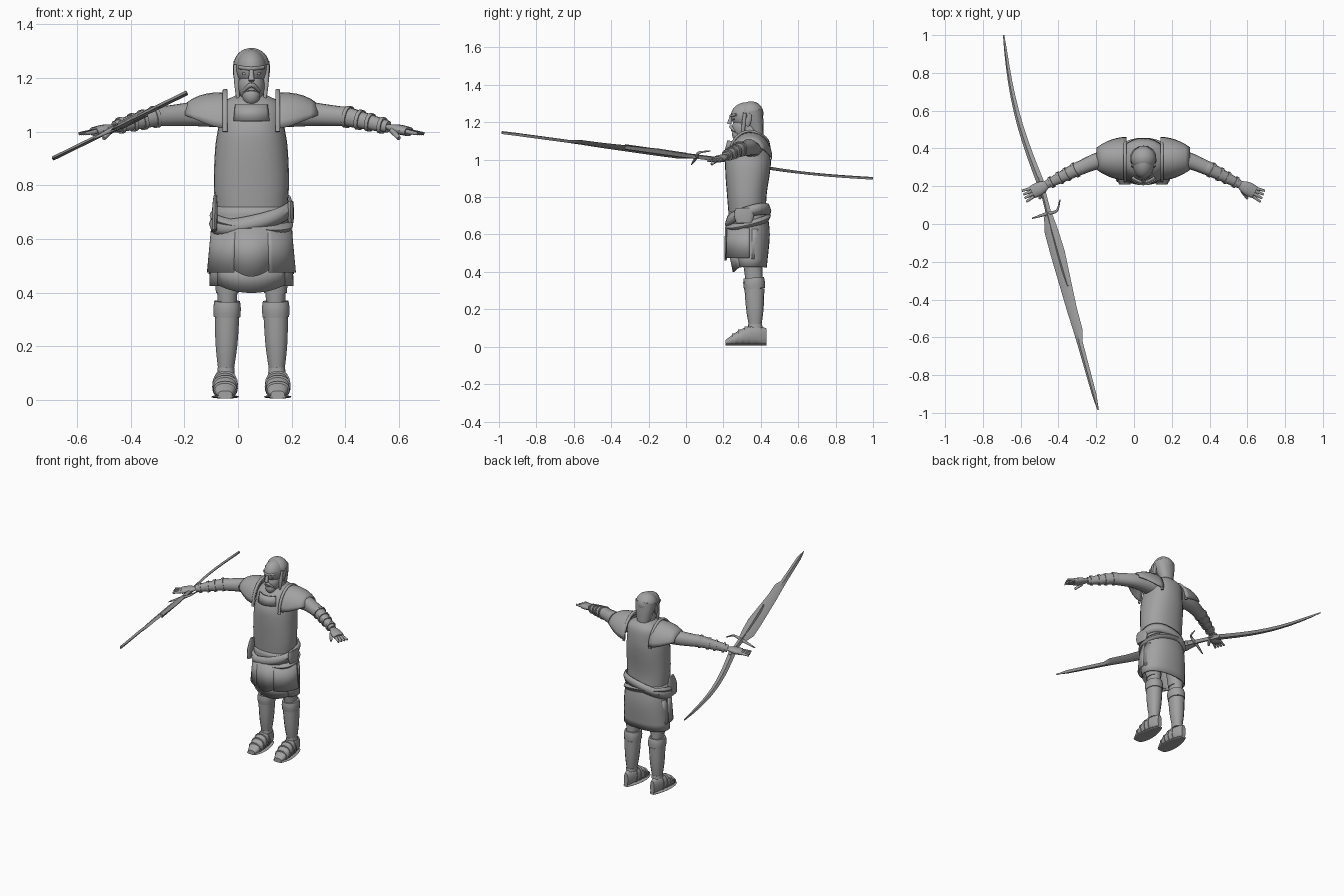
import bpy, bmesh
from math import sin, cos, pi, radians
from mathutils import Vector, Matrix

if "Cube" in bpy.data.objects:
    bpy.data.objects.remove(bpy.data.objects["Cube"])

grey = bpy.data.materials.new("plain grey")
grey.use_nodes = True
grey.diffuse_color = (.36, .36, .36, 1)
grey.node_tree.nodes["Principled BSDF"].inputs["Base Color"].default_value = grey.diffuse_color
MID = .05  # body centre line in x
X, Y, Z = Matrix.Identity(3)


def finish(name, bm, thickness=0):
    bmesh.ops.recalc_face_normals(bm, faces=bm.faces)
    mesh = bpy.data.meshes.new(name)
    bm.to_mesh(mesh)
    bm.free()
    mesh.materials.append(grey)
    part = bpy.data.objects.new(name, mesh)
    bpy.context.collection.objects.link(part)
    bpy.ops.object.select_all(action='DESELECT')
    part.select_set(True)
    bpy.context.view_layer.objects.active = part
    bpy.ops.object.shade_smooth_by_angle(angle=radians(40))
    if thickness:
        solidify = part.modifiers.new("thickness", 'SOLIDIFY')
        solidify.thickness, solidify.offset = thickness, 0


def skin(name, rows, closed=True, thickness=0):
    """Bridge rows of points; solid forms are capped, shells get thickness."""
    bm = bmesh.new()
    loops = [[bm.verts.new(point) for point in row] for row in rows]
    count = len(loops[0])
    for lower, upper in zip(loops, loops[1:]):
        for i in range(count if closed else count - 1):
            j = (i + 1) % count
            bm.faces.new((lower[i], lower[j], upper[j], upper[i]))
    if not thickness:
        bm.faces.new(loops[0])
        bm.faces.new(loops[-1])
    finish(name, bm, thickness)


def ring(centre, across, upward, count=20):
    """Slightly squared ellipse."""
    def soften(value):
        return abs(value) ** .88 * (1 if value > 0 else -1)
    angles = [2 * pi * i / count for i in range(count)]
    return [centre + across * soften(cos(a)) + upward * soften(sin(a)) for a in angles]


def smooth(keys, steps=4):
    """Curve through a few keys of any dimension."""
    keys = [Vector(key) for key in keys]
    keys = [keys[0] * 2 - keys[1], *keys, keys[-1] * 2 - keys[-2]]
    result = []
    for a, b, c, d in zip(keys, keys[1:], keys[2:], keys[3:]):
        for i in range(steps):
            t = i / steps
            result.append(b + (c - a) * t / 2 + (a - b * 2.5 + c * 2 - d / 2) * t * t
                          + (b * 3 - a - c * 3 + d) * t ** 3 / 2)
    return result + [keys[-2]]


def stack(name, keys, x=MID, thickness=0):
    """Upright form from keys of (z, centre y, half width, half depth)."""
    rows = [ring(Vector((x, y, z)), X * wide, Y * deep, 28) for z, y, wide, deep in smooth(keys)]
    skin(name, rows, True, thickness)


def tube(name, path, start, end, bulge=0, flat=1, up=None):
    """Limb along a path, swelling in the middle; flat scales it along up."""
    points = smooth(path)
    heading = points[-1] - points[0]
    up = up or (X if abs(heading.z) > heading.length * .7 else Z)
    rows = []
    for i, point in enumerate(points):
        t = i / (len(points) - 1)
        size = start + (end - start) * t + bulge * sin(pi * t)
        along = points[min(i + 1, len(points) - 1)] - points[max(i - 1, 0)]
        side = along.cross(up).normalized()
        rows.append(ring(point, side * size, side.cross(along).normalized() * size * flat, 14))
    skin(name, rows)


def egg(name, centre, size):
    bm = bmesh.new()
    shape = Matrix.Translation(centre) @ Matrix.Diagonal((*size, 1))
    bmesh.ops.create_uvsphere(bm, u_segments=24, v_segments=16, radius=1, matrix=shape)
    finish(name, bm)


def plate(name, first, last, top, bottom, point=0, steps=12):
    """Curved plate around the body between two (z, half width, half depth) levels."""
    rows = []
    for level, (z, wide, deep) in enumerate((top, bottom)):
        row = []
        for i in range(steps + 1):
            a = radians(first + (last - first) * i / steps)
            drop = level * point * sin(pi * i / steps)
            row.append(Vector((MID + wide * sin(a), .335 - deep * cos(a), z - drop)))
        rows.append(row)
    skin(name, rows, False, .01)


def belt(name, height, tilt_x, tilt_y, half, grow):
    """Band whose height varies from side to side and front to back."""
    centre = Vector((MID, .332, height))
    rows = []
    for edge, swell in ((-half, 0), (0, .01), (half, 0)):
        loop = ring(centre, X * (.14 + grow + swell), Y * (.106 + grow + swell), 32)
        rows.append([p + Z * (edge + (p - centre).dot(X * tilt_x + Y * tilt_y)) for p in loop])
    skin(name, rows, True, .008)


# Torso armour
stack("breastplate", [(.68, .33, .13, .1), (.8, .325, .14, .105), (.94, .33, .135, .12),
                      (1.02, .335, .123, .12), (1.1, .35, .115, .095), (1.14, .355, .05, .055)])
plate("collar_plate", -40, 40, (1.1, .09, .11), (1.04, .1, .125))

# Head, face and hair
tube("neck", [(MID, .35, 1.1), (MID, .335, 1.2)], .055, .045)
egg("skull", (MID, .325, 1.235), (.058, .085, .072))
egg("jaw", (MID, .308, 1.17), (.05, .062, .062))
egg("beard", (MID, .278, 1.135), (.033, .032, .037))
egg("hair_cap", (MID, .348, 1.247), (.067, .066, .065))
tube("back_hair", [(MID, .355, 1.26), (MID, .368, 1.2), (MID, .385, 1.12)], .055, .03, .004, 1.25)
tube("nose", [(MID, .243, 1.235), (MID, .23, 1.19)], .007, .012)
tube("brow", [(MID - .045, .27, 1.24), (MID, .24, 1.235), (MID + .045, .27, 1.24)], .007, .007)
tube("moustache", [(MID - .03, .262, 1.15), (MID, .24, 1.175), (MID + .03, .262, 1.15)], .004, .004, .005)
egg("lower_lip", (MID, .248, 1.157), (.014, .008, .006))

for side, sign in (("right", -1), ("left", 1)):
    def at(out, y, z):
        return Vector((MID + sign * out, y, z))

    def along(start, end, *fractions):
        return [start.lerp(end, f) for f in fractions]

    tube(side + "_ear", [at(.056, .325, 1.18), at(.068, .345, 1.25)], .012, .003, .008, .4)
    tube(side + "_hair_lock", [at(.058, .315, 1.25), at(.05, .3, 1.11)], .009, .004, .004)
    egg(side + "_eye", at(.024, .256, 1.217), (.011, .006, .005))

    # Shoulder strap and pauldron
    turns = [pi * i / 8 for i in range(9)]
    tube(side + "_shoulder_strap", [at(.098, .34 - .113 * cos(a), 1 + .153 * sin(a)) for a in turns],
         .007, .007, 0, 1.3, X)
    rows = []
    for t in [i / 6 for i in range(7)]:
        half, top, fall = .11 - .055 * t * t, 1.142 - .042 * t ** 3, .13 - .09 * t * t
        arc = [pi * i / 14 for i in range(15)]
        rows.append([at(.09 + .155 * t, .346 - half * cos(a), top - fall * (1 - sin(a))) for a in arc])
    skin(side + "_pauldron", rows, False, .01)

    # Arm with banded bracer
    shoulder, elbow = at(.1, .35, 1.075), at(.36, .286, 1.055)
    wrist, knuckles = at(.51, .21, 1.018), at(.587, .168, 1)
    tube(side + "_upper_arm", [shoulder, at(.23, .338, 1.065), elbow], .062, .036, -.004)
    tube(side + "_forearm", [at(.33, .3, 1.058), elbow, wrist], .034, .022, .008)
    for band, f in enumerate((0, .3, .55, .85)):
        tube(f"{side}_bracer_band_{band}", along(elbow, wrist, f - .04, f + .04), .042 - .012 * f, .041 - .012 * f)

    # Hand: palm, fanned fingers and thumb
    tube(side + "_palm", along(wrist, knuckles, 0, .5, 1), .02, .034, .008, .5)
    for finger in range(4):
        fan = radians(7 * finger - 36)
        base = knuckles + Vector((sign * .005, .014, 0)) * (finger - 1.5)
        reach = Vector((sign * cos(fan), sin(fan), -.15))
        tube(f"{side}_finger_{finger}", [base, base + reach * .05], .009, .006)
    tube(side + "_thumb", [at(.525, .175, 1.005), at(.55, .135, .975)], .012, .007)

    # Leg, greave and cuffs
    ankle, calf, knee = at(.095, .37, .1), at(.091, .366, .31), at(.09, .36, .4)
    tube(side + "_shin", [ankle, calf, knee], .032, .048, .002, .8)
    tube(side + "_thigh", [knee, at(.09, .345, .62)], .048, .065, 0, .9)
    tube(side + "_greave", along(ankle, calf, .1, .5, 1), .035, .053, .003, .88)
    tube(side + "_knee_cuff", along(calf, knee, 0, .35, .65), .056, .054, .003, .9)
    tube(side + "_ankle_cuff", along(ankle, calf, 0, .1), .039, .037, 0, .85)

    # Foot, sole and sandal straps share one outline along the foot
    def foot_ring(t, grow, height):
        width = (.058 - .02 * t) * sin(pi * (.08 + .86 * t)) ** .5
        return ring(at(.098, .21 + .22 * t, .006 + height / 2), X * width * grow, Z * height * grow / 2)

    def instep(t):
        return .03 + .082 * sin(pi * .7 * t)

    length = [i / 10 for i in range(11)]
    skin(side + "_foot", [foot_ring(t, .9, instep(t)) for t in length])
    skin(side + "_sole", [foot_ring(t, 1.05, .012) for t in length])
    for strap, t in enumerate((.2, .35, .5, .65)):
        skin(f"{side}_sandal_strap_{strap}", [foot_ring(t + e, .98, instep(t)) for e in (-.035, .035)])
    plate(side + "_hip_plate", sign * 24, sign * 92, (.635, .146, .123), (.475, .161, .13))

# Skirt, front panel and belts
stack("skirt", [(.72, .33, .132, .1), (.6, .338, .147, .106), (.425, .345, .153, .083)], MID, .008)
plate("skirt_front_hem", -55, 55, (.5, .15, .1), (.43, .15, .08), .03)
plate("front_panel", -30, 30, (.64, .15, .122), (.495, .155, .125), .035)
plate("back_skirt_plate", 100, 260, (.63, .15, .106), (.47, .157, .095))
belt("waist_sash", .69, .22, .3, .03, .004)
belt("lower_belt", .67, -.12, .25, .018, .002)
tube("left_pouch", [(.195, .31, .74), (.197, .31, .66)], .045, .04, .01, .25)
tube("right_sash_flap", [(-.085, .28, .76), (-.088, .26, .63)], .025, .035, .015, .25)

# Two-bladed sword: flat diamond sections along one straight line
rear_tip, front_tip = Vector((-.69, 1, .9)), Vector((-.19, -.985, 1.145))
normal = Vector((-.44, 0, .9))
heading = (front_tip - rear_tip).normalized()
wide = -heading.cross(normal).normalized()
wide *= 1 if wide.x > 0 else -1


def blade(name, stations, thick):
    """Stations are (fraction of length, centre offset, half width)."""
    rows = []
    for t, offset, half in stations:
        centre = rear_tip.lerp(front_tip, t) + wide * offset
        rows.append([centre - wide * half, centre + normal * thick, centre + wide * half, centre - normal * thick])
    skin(name, rows)


blade("rear_blade", [(t * .4, -.037 * sin(pi * t), .004 + .018 * t ** .6) for t in length], .008)
blade("grip", [(.38, 0, .014), (.52, 0, .017)], .013)
blade("front_blade", [(.48, -.005, .025), (.52, -.01, .04), (.58, -.005, .043), (.73, -.005, .03),
                      (.79, 0, .027), (.82, -.007, .017), (.96, 0, .013), (1, 0, .002)], .009)
blade("blade_spine", [(.5, 0, .018), (.58, .005, .026), (.67, .012, .012)], .015)
hilt = rear_tip.lerp(front_tip, .475)
for name, reach in (("short_guard", -.1), ("hooked_guard", .085)):
    tube(name, [hilt, hilt + wide * reach * .6, hilt + wide * reach - heading * max(reach, 0) * .6], .01, .003)
